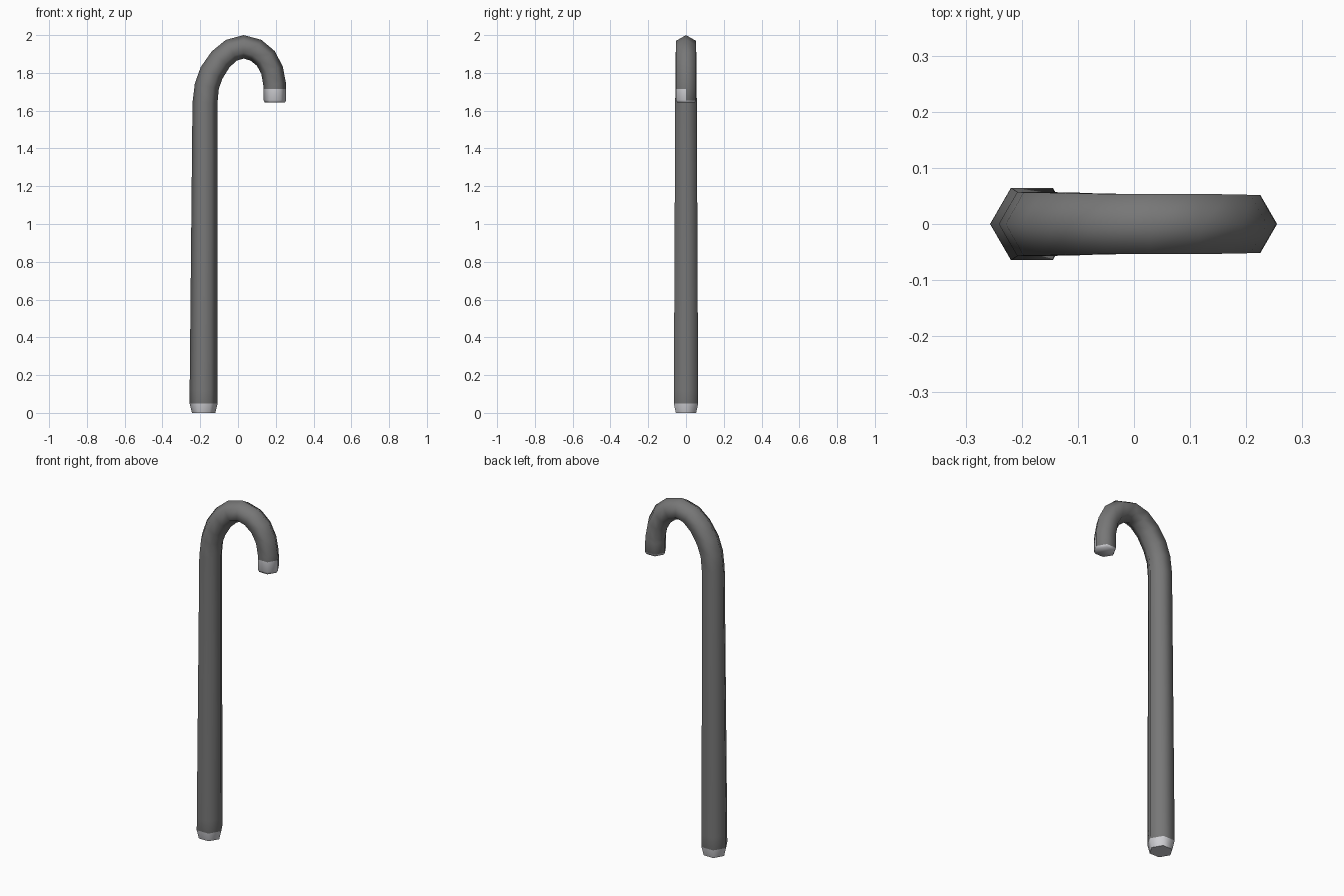
import bpy, bmesh, math
from mathutils import Vector

if "Cube" in bpy.data.objects:
    bpy.data.objects.remove(bpy.data.objects["Cube"])


def material(name, rgb):
    m = bpy.data.materials.new(name)
    m.diffuse_color = (*rgb, 1)
    m.use_nodes = True
    m.node_tree.nodes["Principled BSDF"].inputs["Base Color"].default_value = m.diffuse_color
    return m


dark = material("dark grey", (0.185, 0.185, 0.185))
silver = material("silver", (0.62, 0.62, 0.65))

# centre line and radius: x, z, r
path = [
    (-0.182, 0.0, 0.062), (-0.182, 0.05, 0.0745), (-0.182, 0.12, 0.074),
    (-0.175, 1.64, 0.066), (-0.165, 1.73, 0.065), (-0.140, 1.80, 0.065),
    (-0.092, 1.872, 0.063), (-0.035, 1.920, 0.062), (0.030, 1.938, 0.062),
    (0.095, 1.920, 0.062), (0.147, 1.877, 0.061), (0.180, 1.815, 0.060),
    (0.194, 1.740, 0.060), (0.195, 1.715, 0.060), (0.195, 1.655, 0.060),
    (0.195, 1.642, 0.053),
]
SIDES = 6
bm = bmesh.new()
pts = [Vector((x, 0, z)) for x, z, r in path]
last = len(pts) - 1

# hexagonal rings swept along the cane, corners in the plane of the hook
rings = []
for i, p in enumerate(pts):
    t = (pts[min(i + 1, last)] - pts[max(i - 1, 0)]).normalized()
    if i <= 2:
        t = Vector((0, 0, 1))
    if i >= last - 2:
        t = Vector((0, 0, -1))
    n = Vector((-t.z, 0, t.x))
    r = path[i][2]
    ring = []
    for k in range(SIDES):
        a = 2 * math.pi * k / SIDES
        ring.append(bm.verts.new(p + n * (r * math.cos(a)) + Vector((0, r * math.sin(a), 0))))
    rings.append(ring)

for i in range(last):
    for k in range(SIDES):
        j = (k + 1) % SIDES
        f = bm.faces.new((rings[i][k], rings[i][j], rings[i + 1][j], rings[i + 1][k]))
        # silver foot all round; silver handle tip only on the front half
        front = f.calc_center_median().y < 0
        f.material_index = int(i == 0 or i == last - 1 or (i == last - 2 and front))

# silver end caps
for ring in (rings[0], rings[-1]):
    bm.faces.new(ring).material_index = 1
bmesh.ops.recalc_face_normals(bm, faces=bm.faces)

mesh = bpy.data.meshes.new("walking_cane")
bm.to_mesh(mesh)
bm.free()
mesh.materials.append(dark)
mesh.materials.append(silver)
cane = bpy.data.objects.new("walking_cane", mesh)
bpy.context.collection.objects.link(cane)
bpy.context.view_layer.objects.active = cane
cane.select_set(True)
bpy.ops.object.shade_smooth_by_angle(angle=math.radians(65))
